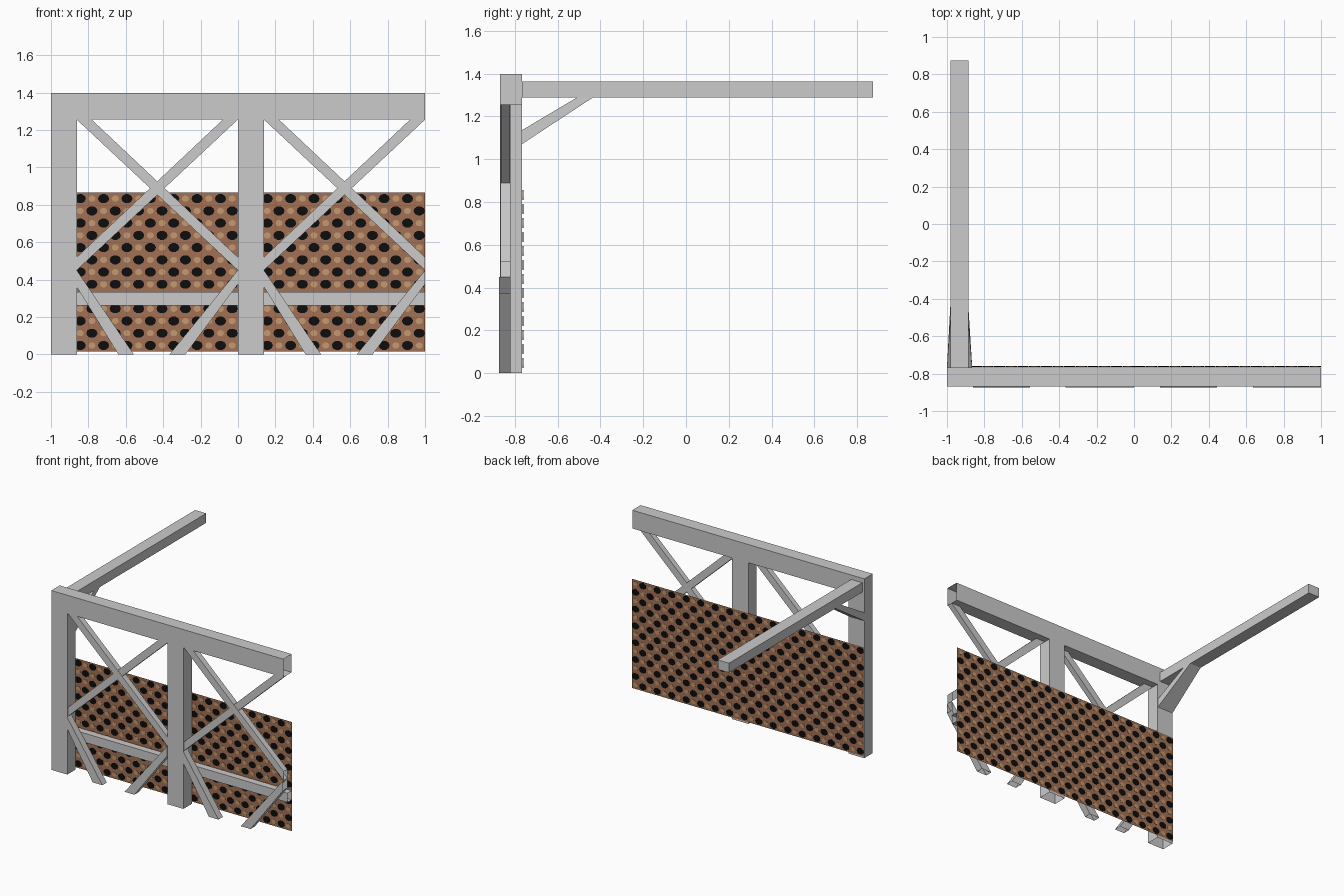
import bpy, bmesh, math

if "Cube" in bpy.data.objects:
    bpy.data.objects.remove(bpy.data.objects["Cube"])

def material(name, rgb):
    m = bpy.data.materials.new(name)
    m.diffuse_color = (*rgb, 1)
    m.use_nodes = True
    m.node_tree.nodes["Principled BSDF"].inputs["Base Color"].default_value = m.diffuse_color
    return m

GREY = material("light grey", (0.6, 0.6, 0.6))
BROWN = material("brown", (0.36, 0.165, 0.09))
BLACK = material("black", (0.004, 0.004, 0.004))
TAN = material("tan", (0.56, 0.32, 0.16))

def finish(name, bm, mat):
    bmesh.ops.recalc_face_normals(bm, faces=bm.faces[:])
    # members are hollow: open at the right end and at the ground
    cut = [f for f in bm.faces
           if all(v.co.x > 0.9999 for v in f.verts) or all(v.co.z < 1e-4 for v in f.verts)]
    bmesh.ops.delete(bm, geom=cut, context='FACES')
    me = bpy.data.meshes.new(name)
    bm.to_mesh(me)
    bm.free()
    me.materials.append(mat)
    ob = bpy.data.objects.new(name, me)
    bpy.context.collection.objects.link(ob)
    return ob

def loft(bm, ring_a, ring_b):
    a = [bm.verts.new(p) for p in ring_a]
    b = [bm.verts.new(p) for p in ring_b]
    bm.faces.new(a)
    bm.faces.new(b[::-1])
    for i in range(len(a)):
        j = (i + 1) % len(a)
        bm.faces.new((a[i], b[i], b[j], a[j]))

def prism(bm, pts, y0, y1):
    loft(bm, [(x, y0, z) for x, z in pts], [(x, y1, z) for x, z in pts])

def member(name, pts, y0, y1):
    bm = bmesh.new()
    prism(bm, pts, y0, y1)
    return finish(name, bm, GREY)

def rect(x0, x1, z0, z1):
    return [(x0, z0), (x1, z0), (x1, z1), (x0, z1)]

FRONT, BACK, MID = -0.87, -0.767, -0.82

# main frame
member("top_beam", rect(-1, 1, 1.255, 1.397), FRONT, BACK)
member("left_post", rect(-1, -0.862, 0, 1.255), FRONT, BACK)
member("middle_post", rect(0, 0.139, 0, 1.255), FRONT, BACK)
member("lower_rail", rect(-0.862, 1, 0.262, 0.333), MID, BACK)

# crossed braces and lower struts, the same in both bays
for bay, x in (("left", -0.862), ("right", 0.139)):
    w = 0.861
    r = x + w
    member(bay + "_brace_falling",
           [(x, 1.255), (x + 0.08, 1.255), (r, 0.52), (r, 0.45)], -0.866, MID)
    member(bay + "_brace_rising",
           [(r, 1.255), (r - 0.08, 1.255), (x, 0.52), (x, 0.45)], -0.864, MID - 0.002)
    member(bay + "_strut_a",
           [(x, 0.45), (x + 0.305, 0), (x + 0.222, 0), (x, 0.36)], -0.874, MID)
    member(bay + "_strut_b",
           [(r, 0.45), (r - 0.365, 0), (r - 0.28, 0), (r, 0.375)], -0.874, MID)

# long arm reaching backwards, with its tapered knee brace
member("rear_arm", rect(-0.982, -0.886, 1.288, 1.362), BACK, 0.874)
bm = bmesh.new()
loft(bm,
     [(-1, BACK, 1.07), (-0.865, BACK, 1.07), (-0.865, BACK, 1.135), (-1, BACK, 1.135)],
     [(-0.982, -0.435, 1.288), (-0.886, -0.435, 1.288),
      (-0.886, -0.51, 1.288), (-0.982, -0.51, 1.288)])
finish("knee_brace", bm, GREY)

# thin perforated-looking sheet behind the frame
Z0, Z1, PY = 0.015, 0.865, -0.762
bm = bmesh.new()
bm.faces.new([bm.verts.new((x, PY, z)) for x, z in rect(-1, 1, Z0, Z1)])
finish("sheet", bm, BROWN)

# staggered spots, showing on both sides of the sheet
def spots(name, mat, shift, rx, rz, t):
    bm = bmesh.new()
    step, row = 0.125, 0.0654
    for j in range(13):
        for i in range(16):
            cx = -1 + step * (i + 0.25 + 0.5 * ((j + shift) % 2))
            cz = Z0 + row * (j + 0.5)
            pts = []
            for k in range(10):
                a = math.tau * k / 10
                pts.append((min(cx + rx * math.cos(a), 0.999),
                            min(max(cz + rz * math.sin(a), Z0), Z1)))
            prism(bm, pts, PY - t, PY + t)
    finish(name, bm, mat)

spots("dark_spots", BLACK, 0, 0.030, 0.025, 0.003)
spots("tan_spots", TAN, 1, 0.019, 0.017, 0.002)
